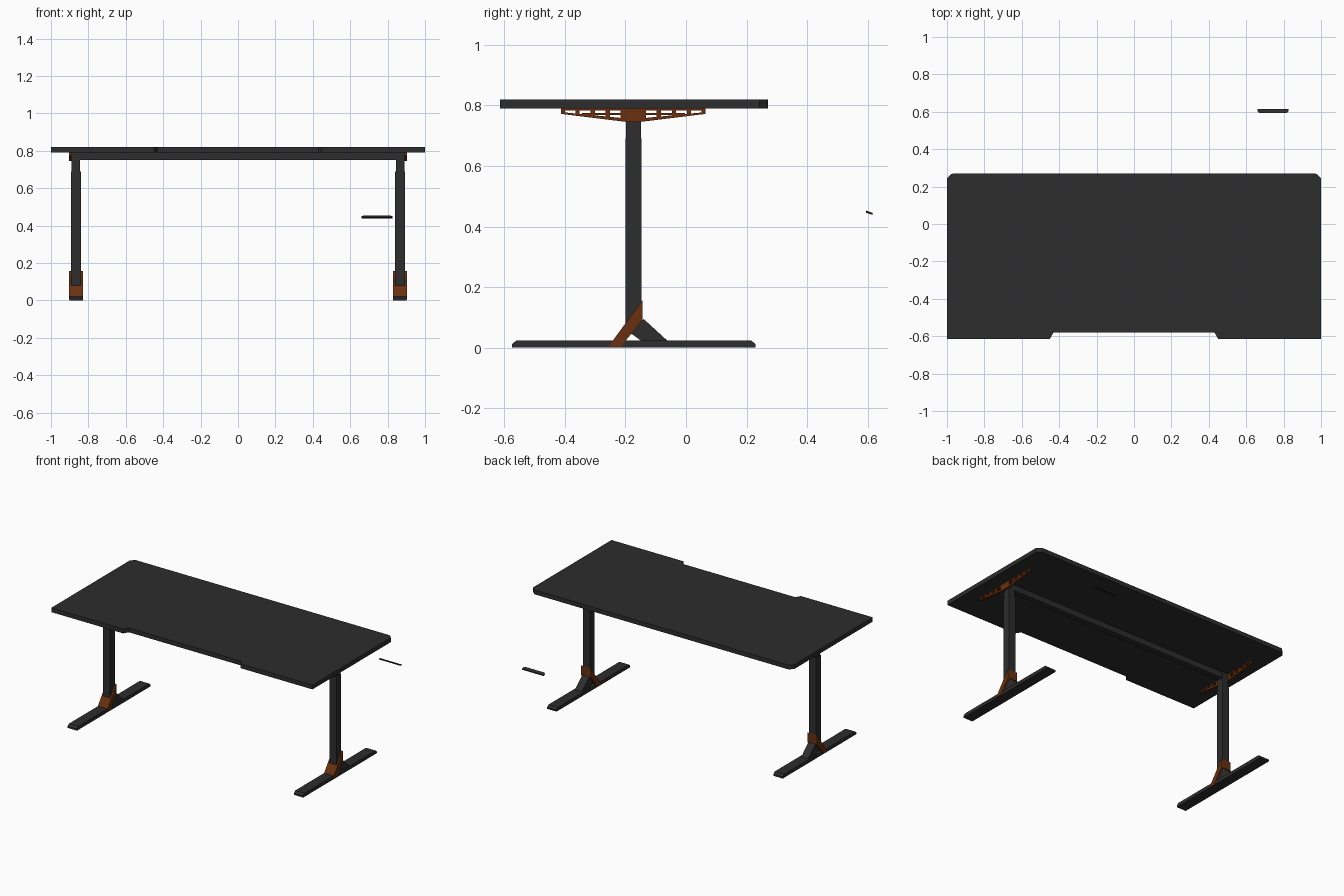
import bpy, bmesh
from mathutils import Vector

if "Cube" in bpy.data.objects:
    bpy.data.objects.remove(bpy.data.objects["Cube"])


def material(name, rgb):
    m = bpy.data.materials.new(name)
    m.diffuse_color = (*rgb, 1)
    m.use_nodes = True
    m.node_tree.nodes["Principled BSDF"].inputs["Base Color"].default_value = m.diffuse_color
    return m


DARK = material("charcoal", (0.026, 0.026, 0.026))
RUST = material("rust_orange", (0.14, 0.03, 0.005))


def add_prism(bm, pts, lo, hi, axis):
    """Extrude a closed 2D profile: axis 'x' takes (y, z) points, 'z' takes (x, y)."""
    place = (lambda p, t: (t, p[0], p[1])) if axis == 'x' else (lambda p, t: (p[0], p[1], t))
    a = [bm.verts.new(place(p, lo)) for p in pts]
    b = [bm.verts.new(place(p, hi)) for p in pts]
    bm.faces.new(a)
    bm.faces.new(b[::-1])
    n = len(pts)
    for i in range(n):
        j = (i + 1) % n
        bm.faces.new((a[j], a[i], b[i], b[j]))


def make(name, mat, prisms):
    bm = bmesh.new()
    for p in prisms:
        add_prism(bm, *p)
    bmesh.ops.recalc_face_normals(bm, faces=bm.faces)
    me = bpy.data.meshes.new(name)
    bm.to_mesh(me)
    bm.free()
    me.materials.append(mat)
    ob = bpy.data.objects.new(name, me)
    bpy.context.collection.objects.link(ob)
    return ob


def pair(name, mat, prisms):
    """Build on the right side and mirror to the left."""
    ob = make(name, mat, prisms)
    ob.modifiers.new("mirror", 'MIRROR').use_axis[0] = True
    return ob


def rect(a0, a1, b0, b1):
    return [(a0, b0), (a1, b0), (a1, b1), (a0, b1)]


# Tabletop with front cut-out and clipped back corners
half = [(0.43, -0.58), (0.45, -0.614), (1, -0.614), (1, 0.243), (0.992, 0.252),
        (0.978, 0.266), (0.968, 0.27)]
make("tabletop", DARK, [(half + [(-x, y) for x, y in reversed(half)], 0.79, 0.82, 'z')])

# Cross beam under the top
make("cross_beam", DARK, [(rect(-0.195, -0.155, 0.75, 0.79), -0.85, 0.85, 'x')])

# Feet with bevelled ends
pair("foot", DARK, [([(-0.575, 0), (0.23, 0), (0.23, 0.012), (0.215, 0.024),
                      (-0.56, 0.024), (-0.575, 0.012)], 0.83, 0.902, 'x')])

# Telescoping legs, lower end cut along the brace
pair("lower_leg", DARK, [([(-0.2, 0.08), (-0.147, 0.09), (-0.147, 0.69), (-0.2, 0.69)],
                          0.84, 0.893, 'x')])
pair("upper_leg", DARK, [(rect(-0.198, -0.149, 0.68, 0.79), 0.845, 0.889, 'x')])

# Slanted braces
pair("front_brace", RUST, [([(-0.256, 0.004), (-0.215, 0.004), (-0.143, 0.092),
                             (-0.143, 0.158)], 0.829, 0.904, 'x')])
pair("rear_brace", DARK, [([(-0.185, 0.05), (-0.14, 0.095), (-0.06, 0.022),
                            (-0.147, 0.022)], 0.84, 0.893, 'x')])

# Truss bracket: hub, rails and struts, mirrored about the leg centre
MID, HALF, HUB = -0.174, 0.239, 0.042


def bottom(d):
    t = max(0, (d - 0.027) / (HALF - 0.027))
    return 0.746 + 0.026 * t


parts = [rect(MID - HALF, MID + HALF, 0.783, 0.79),
         [(MID - HUB, 0.79), (MID - HUB, bottom(HUB)), (MID - 0.027, 0.746),
          (MID + 0.027, 0.746), (MID + HUB, bottom(HUB)), (MID + HUB, 0.79)]]
for s in (-1, 1):
    parts.append([(MID + s * HUB, bottom(HUB)), (MID + s * HALF, bottom(HALF)),
                  (MID + s * HALF, bottom(HALF) + 0.006), (MID + s * HUB, bottom(HUB) + 0.011)])
    parts.append([(MID + s * d, z) for d, z in
                  ((HUB, 0.768), (0.17, 0.768), (0.17, 0.775), (HUB, 0.775))])
    for d in (0.084, 0.134, 0.184, 0.232):
        a, b = MID + s * (d - 0.007), MID + s * (d + 0.007)
        parts.append([(a, bottom(d) + 0.002), (b, bottom(d) + 0.002), (b, 0.788), (a, 0.788)])
pair("truss_bracket", RUST, [(p, 0.889, 0.904, 'x') for p in parts])

# Small loose bar behind the desk, tilted slightly back
bar = make("loose_bar", DARK, [([(0.67, 0.594), (0.818, 0.594), (0.825, 0.602), (0.825, 0.615),
                                 (0.66, 0.615), (0.66, 0.602)], 0.446, 0.453, 'z')])
for v in bar.data.vertices:
    v.co.z -= (v.co.y - 0.594) * 0.35
